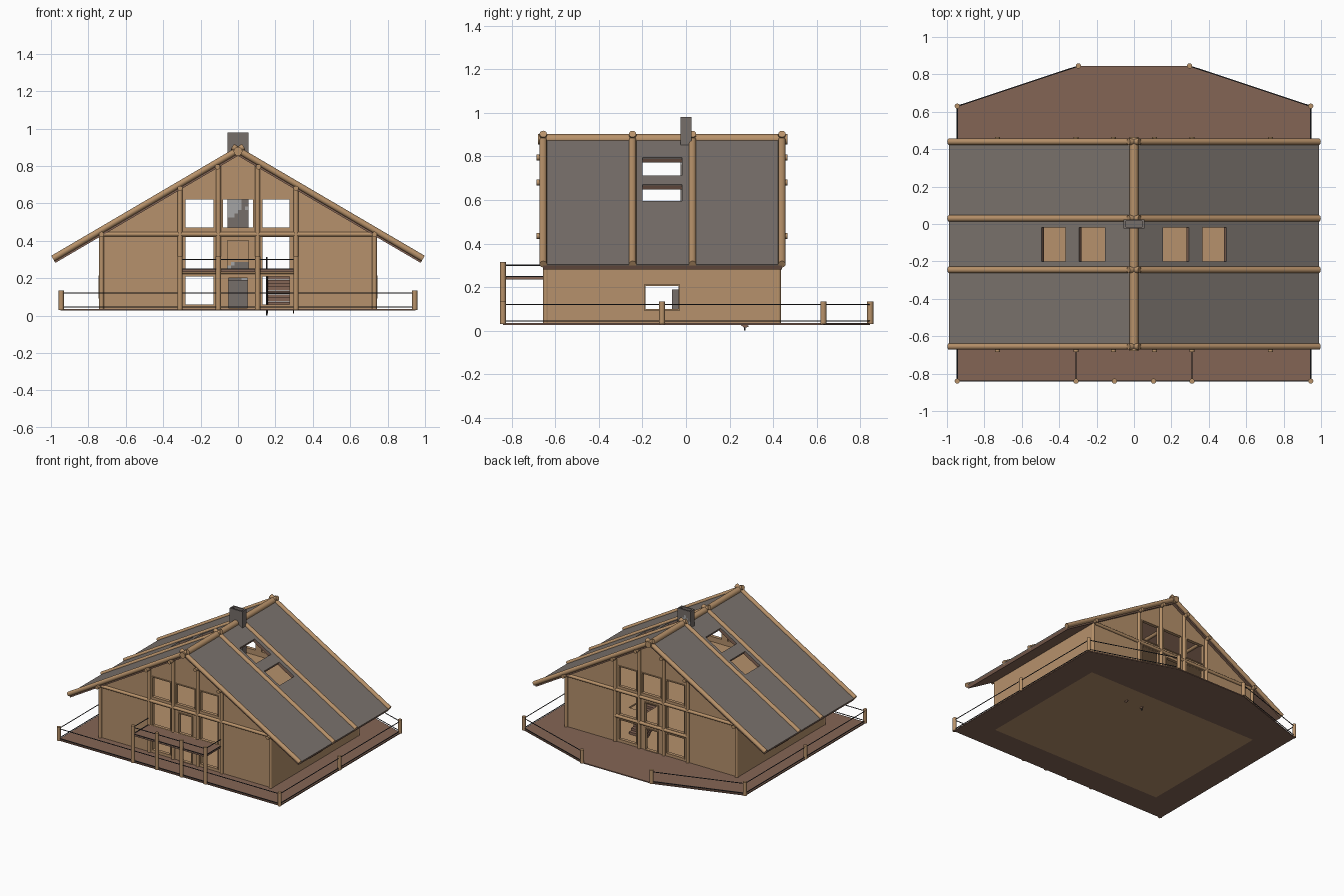
import bpy, math
from mathutils import Vector, Matrix, noise

if "Cube" in bpy.data.objects:
    bpy.data.objects.remove(bpy.data.objects["Cube"])


def mat(name, r, g, b):
    m = bpy.data.materials.new(name)
    lin = lambda c: ((c / 255 + 0.055) / 1.055) ** 2.4
    m.diffuse_color = (lin(r), lin(g), lin(b), 1)
    m.use_nodes = True
    m.node_tree.nodes["Principled BSDF"].inputs["Base Color"].default_value = m.diffuse_color
    return m


LOG = mat("log_wood", 184, 146, 106)
WALL = mat("wall_wood", 182, 145, 108)
DECK = mat("deck_brown", 132, 101, 85)
ROOF = mat("roof_grey", 124, 116, 110)
WIRE = mat("wire_dark", 58, 58, 62)
STONE = mat("stone_grey", 118, 110, 106)
PALE = mat("stone_pale", 165, 165, 165)


def add(name, me, m):
    me.name = name
    ob = bpy.data.objects.new(name, me)
    bpy.context.collection.objects.link(ob)
    if m:
        me.materials.clear()
        me.materials.append(m)
    return ob


def rect(x0, x1, y0, y1):
    return [(x0, y0), (x1, y0), (x1, y1), (x0, y1)]


def plate(name, loops, thick, m, origin=(0, 0, 0), u=(1, 0, 0), v=(0, 1, 0)):
    """Flat slab from an outline plus hole loops, centred on the plane u, v."""
    cu = bpy.data.curves.new(name, 'CURVE')
    cu.dimensions, cu.fill_mode, cu.extrude = '2D', 'BOTH', thick / 2
    for loop in loops:
        s = cu.splines.new('POLY')
        s.points.add(len(loop) - 1)
        for p, c in zip(s.points, loop):
            p.co = (c[0], c[1], 0, 1)
        s.use_cyclic_u = True
    tmp = bpy.data.objects.new("tmp", cu)
    bpy.context.collection.objects.link(tmp)
    dg = bpy.context.evaluated_depsgraph_get()
    me = bpy.data.meshes.new_from_object(tmp.evaluated_get(dg))
    bpy.data.objects.remove(tmp)
    u, v = Vector(u), Vector(v)
    M = Matrix((u, v, u.cross(v))).transposed().to_4x4()
    M.translation = origin
    me.transform(M)
    for p in me.polygons:
        p.use_smooth = False
    return add(name, me, m)


def box(name, x0, x1, y0, y1, z0, z1, m):
    return plate(name, [rect(x0, x1, y0, y1)], z1 - z0, m, (0, 0, (z0 + z1) / 2))


def log(name, a, b, r, m=LOG, n=12):
    """Round log or wire between two points."""
    a, b = Vector(a), Vector(b)
    d = b - a
    q = d.to_track_quat('Z', 'Y')
    ring = [q @ Vector((r * math.cos(t), r * math.sin(t), 0))
            for t in (2 * math.pi * i / n for i in range(n))]
    vs = [a + p for p in ring] + [b + p for p in ring]
    fs = [(i, (i + 1) % n, n + (i + 1) % n, n + i) for i in range(n)]
    fs += [tuple(range(n))[::-1], tuple(range(n, 2 * n))]
    me = bpy.data.meshes.new(name)
    me.from_pydata(vs, [], fs)
    for p in me.polygons:
        p.use_smooth = len(p.vertices) == 4
    return add(name, me, m)


RIDGE, SLOPE = 0.885, 0.586
ang = math.atan(SLOPE)
ca, sa = math.cos(ang), math.sin(ang)
def roof_z(x): return RIDGE - SLOPE * abs(x)


YF, YB = -0.63, 0.41          # gable wall planes

# Deck and floors
HX, HY0, HY1 = 0.74, -0.64, 0.42
house = rect(-HX, HX, HY0, HY1)
plate("deck", [[(-.95, -.84), (.95, -.84), (.95, .63), (.3, .845), (-.3, .845), (-.95, .63)],
               house], 0.008, DECK, (0, 0, 0.031))
plate("ground_floor", [house], 0.008, WALL, (0, 0, 0.031))
inner = rect(-.73, .73, YF, YB)
plate("middle_floor", [inner, rect(.15, .30, 0, .27)], 0.012, WALL, (0, 0, 0.232))
plate("loft_floor", [rect(-.72, .72, YF, YB)], 0.012, WALL, (0, 0, 0.425))

# Gable walls with three columns of openings
holes = [rect(-.08, .08, .47, .62), rect(-.055, .055, .25, .40), rect(-.05, .05, .04, .20)]
for x0, x1 in ((-.28, -.13), (.13, .275)):
    for z0, z1 in ((.47, .62), (.25, .42), (.06, .21)):
        holes.append(rect(x0, x1, z0, z1))
top = lambda x: roof_z(x) - 0.03
gable = [(-HX, .03), (HX, .03), (HX, top(HX)), (0, top(0)), (-HX, top(HX))]
for side, y, f in (("front", YF, -1), ("back", YB, 1)):
    plate(side + "_wall", [gable] + holes, 0.02, WALL, (0, y, 0), (1, 0, 0), (0, 0, 1))
    # raised frames around openings
    for i, h in enumerate(holes):
        (a, c), (b, d) = h[0], h[2]
        plate(f"{side}_opening_frame_{i}", [rect(a - .007, b + .007, c - .007, d + .007), h],
              0.008, LOG, (0, y + f * .012, 0), (1, 0, 0), (0, 0, 1))
    yo = y + f * 0.013
    for s in (-1, 1):
        for x in (.105, .31, .73):
            log(f"{side}_wall_post", (s * x, yo, .03), (s * x, yo, top(x) + .01), .013)
    log(side + "_upper_beam", (-.74, yo, .435), (.74, yo, .435), .012)
    log(side + "_lower_beam", (-.31, yo, .235), (.31, yo, .235), .013)

# Side walls, each with one framed window
win = rect(-.185, -.035, .10, .205)
for s in (-1, 1):
    plate("side_wall", [rect(HY0, HY1, .03, .425), win], 0.02, WALL,
          (s * .73, 0, 0), (0, 1, 0), (0, 0, 1))
    plate("side_window_frame", [rect(-.193, -.027, .092, .213), win], 0.008, LOG,
          (s * .743, 0, 0), (0, 1, 0), (0, 0, 1))

# Roof slopes with skylights, rafters and purlins
for s in (-1, 1):
    d, n = Vector((s * ca, 0, -sa)), Vector((s * sa, 0, ca))
    sky = [rect(-.20, -.018, a / ca, b / ca) for a, b in ((.155, .295), (.365, .495))]
    for name, t, off, m in (("roof_covering", .007, .0035, ROOF), ("roof_lining", .02, .017, DECK)):
        plate(name, [rect(-.655, .44, 0, .99 / ca)] + sky, t, m,
              Vector((0, 0, RIDGE)) - n * off, (0, 1, 0), d)
    for y in (-.655, -.245, .03, .44):
        log("rafter", Vector((0, y, RIDGE)) - d * .035, Vector((0, y, RIDGE)) + d * (.99 / ca), .017)
    for x, z in ((.11, .795), (.31, .68), (.73, .435)):
        log("purlin", (s * x, -.685, z), (s * x, .465, z), .014)
log("ridge_beam", (0, -.68, .878), (0, .465, .878), .024)

# Chimney: hollow stone stack with patchy stone colours
NZ, NX = 48, 6
xs = [-.055 + .11 * i / NX for i in range(NX + 1)]
ys = [-.025, 0, .025]
loop = [(x, -.025) for x in xs] + [(.055, 0)] + [(x, .025) for x in reversed(xs)] + [(-.055, 0)]
N = len(loop)
vs = [(x, y, .03 + .95 * k / NZ) for k in range(NZ + 1) for x, y in loop]
fs = [(k * N + i, k * N + (i + 1) % N, (k + 1) * N + (i + 1) % N, (k + 1) * N + i)
      for k in range(NZ) for i in range(N)]
base = len(vs)
vs += [(x * .8, y * .6, .98) for x, y in loop] + [(x * .8, y * .6, .92) for x, y in loop]
for b0, b1 in ((NZ * N, base), (base, base + N)):
    fs += [(b0 + i, b0 + (i + 1) % N, b1 + (i + 1) % N, b1 + i) for i in range(N)]
fs.append(tuple(range(base + N, base + 2 * N)))
me = bpy.data.meshes.new("chimney")
me.from_pydata(vs, [], fs)
chim = add("chimney", me, STONE)
me.materials.append(PALE)
me.materials.append(WALL)
for p in me.polygons:
    c = p.center
    v = noise.noise(Vector((c.x * 14, c.y * 14, c.z * 9 + 3)))
    if .29 < c.z + v * .05 < .42:
        p.material_index = 2
    elif v > .15 and c.z < .975:
        p.material_index = 1
box("fireplace", -.055, .055, -.065, .03, .03, .19, STONE)

# Inner stair with stringers and newel pole
for i in range(10):
    y, z = .262 - .026 * i, .036 + .0195 * i
    box("stair_step", .16, .295, y - .015, y + .013, z, z + .018, DECK)
for x in (.157, .297):
    plate("stair_stringer", [[(.29, .02), (.27, .012), (0, .215), (0, .235)]], .006, DECK,
          (x, 0, 0), (0, 1, 0), (0, 0, 1))
log("stair_newel", (.155, .27, 0), (.155, .27, .312), .004, WIRE, 8)

# Deck railing: short posts and two wires
def rail(pts, heights):
    for a, b in zip(pts, pts[1:]):
        for z in heights:
            log("rail_wire", (*a, z), (*b, z), .003, WIRE, 6)


for s in (-1, 1):
    path = [(s * .945, -.84), (s * .945, -.11), (s * .945, .63), (s * .297, .845)]
    for x, y in path:
        log("railing_post", (x, y, .03), (x, y, .135), .014)
    rail(path, (.12, .045))
rail([(-.945, -.84), (.945, -.84)], (.12, .045))

# Front balcony on tall posts
box("balcony_floor", -.31, .31, -.84, YF, .234, .246, DECK)
for x in (-.31, -.105, .105, .31):
    log("balcony_post", (x, -.84, .03), (x, -.84, .315), .014)
rail([(-.31, YF), (-.31, -.84), (.31, -.84), (.31, YF)], (.30, .249))
